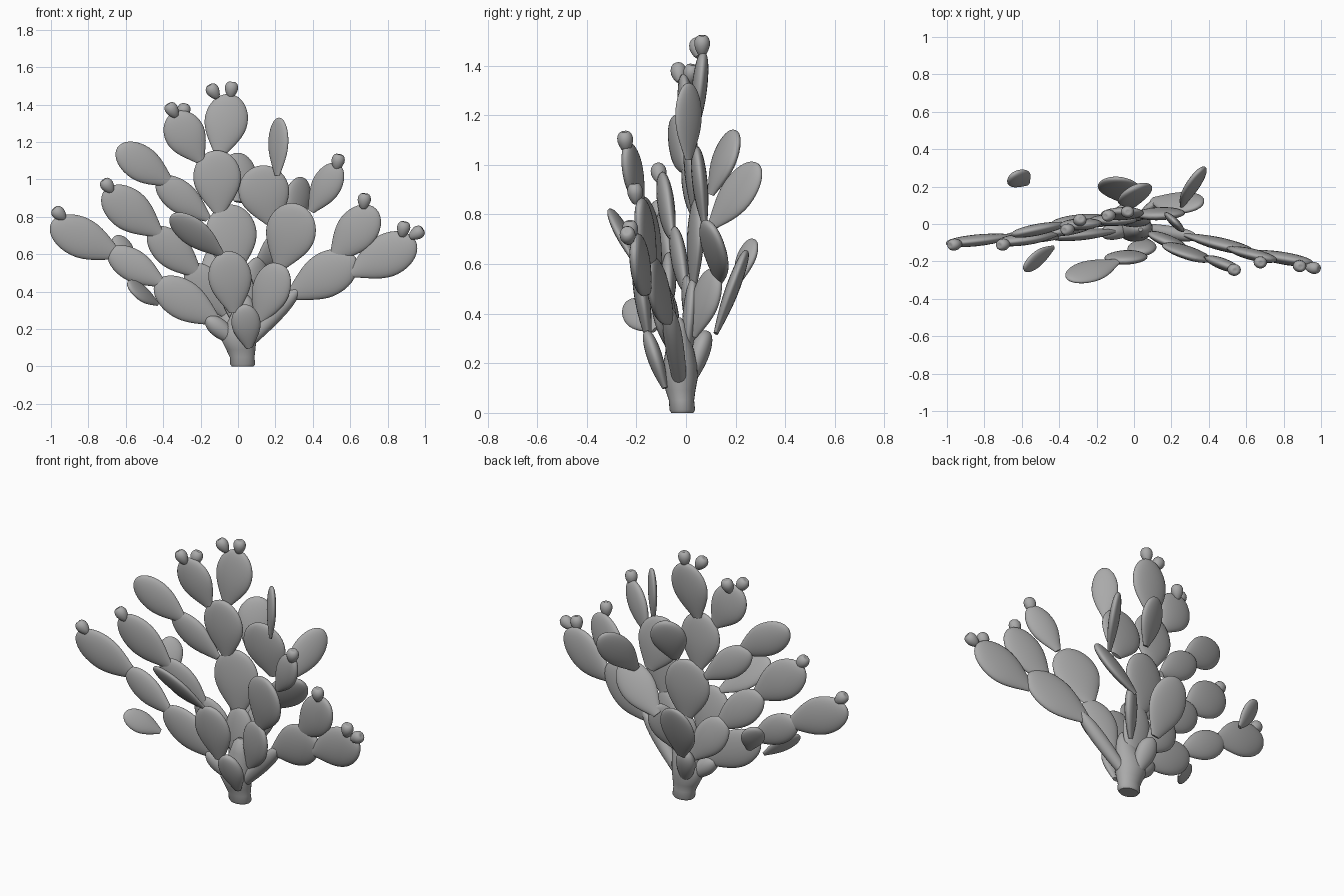
import bpy, bmesh, math
from mathutils import Vector

if "Cube" in bpy.data.objects:
    bpy.data.objects.remove(bpy.data.objects["Cube"])

grey = bpy.data.materials.new("matte_grey")
grey.diffuse_color = (0.4, 0.4, 0.4, 1)
grey.use_nodes = True
grey.node_tree.nodes["Principled BSDF"].inputs["Base Color"].default_value = grey.diffuse_color
FRONT = (0.0, -1.0, 0.0)


def loft(name, rings):
    """Skin a list of (centre, side axis, depth axis) ellipses and cap both ends."""
    bm = bmesh.new()
    n = 28
    loops = []
    for c, u, v in rings:
        loops.append([bm.verts.new(c + u * math.cos(2 * math.pi * i / n)
                                   + v * math.sin(2 * math.pi * i / n)) for i in range(n)])
    for a, b in zip(loops, loops[1:]):
        for i in range(n):
            j = (i + 1) % n
            bm.faces.new((a[i], a[j], b[j], b[i]))
    bm.faces.new(loops[0])
    bm.faces.new(loops[-1])
    bmesh.ops.recalc_face_normals(bm, faces=bm.faces)
    me = bpy.data.meshes.new(name)
    bm.to_mesh(me)
    bm.free()
    me.materials.append(grey)
    for p in me.polygons:
        p.use_smooth = len(p.vertices) == 4
    ob = bpy.data.objects.new(name, me)
    bpy.context.collection.objects.link(ob)
    return ob


def pad(name, base, tip, width, facing=FRONT, thick=0.062, neck=0.24):
    """Flattened teardrop pad: narrow neck, widest past the middle, round tip."""
    base, tip = Vector(base), Vector(tip)
    axis = tip - base
    d = axis.normalized()
    normal = Vector(facing)
    normal = (normal - d * normal.dot(d)).normalized()
    side = d.cross(normal)
    rings = []
    steps, wide = 20, 0.57
    for k in range(steps + 1):
        t = (1 - math.cos(math.pi * k / steps)) / 2
        if t > wide:
            f = math.sqrt(max(0.0, 1 - ((t - wide) / (1 - wide)) ** 2))
        else:
            f = neck + (1 - neck) * math.sin(math.pi / 2 * t / wide) ** 1.1
        f = max(f, 0.01)
        rings.append((base + axis * t, side * f * width / 2, normal * f ** 0.75 * thick / 2))
    return loft(name, rings)


def bud(name, centre, lean):
    """Small egg-shaped fruit with a slightly flattened crown."""
    c, d = Vector(centre), Vector(lean).normalized()
    u = d.cross(Vector(FRONT)).normalized()
    v = d.cross(u)
    shape = [(-.048, .012), (-.038, .021), (-.023, .029), (-.005, .035), (.01, .035),
             (.022, .031), (.031, .024), (.035, .016), (.033, .007)]
    loft(name, [(c + d * h, u * r, v * r * .9) for h, r in shape])


# Trunk with slightly lumpy outline
trunk = [(.025, -.015, 0, .058), (.025, -.015, .012, .067), (.022, -.018, .05, .066),
         (.015, -.022, .09, .078), (.005, -.024, .14, .093), (.01, -.024, .19, .09),
         (.025, -.025, .25, .075), (.035, -.03, .31, .058), (.035, -.03, .36, .04), (.035, -.03, .385, .012)]
loft("trunk", [(Vector((x, y, z)), Vector((r, 0, 0)), Vector((0, r * .77, 0))) for x, y, z, r in trunk])

# Woody stems joining the trunk to the branches
pad("right_stem", (.06, -.025, .13), (.33, -.07, .42), .085, thick=.075, neck=.7)
pad("left_stem", (-.02, -.03, .14), (-.17, -.05, .26), .1, thick=.085, neck=.6)
pad("back_stem", (-.01, .02, .14), (-.06, .085, .33), .12, thick=.08, neck=.5)

# Low left branch
pad("low_left_pad_1", (-.11, -.04, .24), (-.44, -.07, .45), .21)
pad("low_left_pad_2", (-.4, -.07, .44), (-.69, -.07, .62), .17)
pad("low_left_pad_3", (-.64, -.065, .595), (-1.0, -.105, .765), .215)
pad("low_left_side_pad", (-.43, -.125, .335), (-.59, -.24, .445), .125, (.5, -.6, .6), .045)
pad("far_left_back_pad", (-.57, .215, .53), (-.65, .265, .7), .13, (.5, -.8, .35), .05)

# Middle left branch
pad("mid_left_pad_1", (-.07, .04, .28), (-.26, .0, .54), .19)
pad("mid_left_pad_2", (-.21, .0, .49), (-.47, -.05, .73), .19)
pad("mid_left_pad_3", (-.42, -.055, .71), (-.715, -.1, .94), .22, thick=.065)

# Central column
pad("centre_pad_1", (.01, 0, .2), (-.01, .03, .54), .18)
pad("centre_pad_2", (-.02, .03, .5), (-.05, .045, .865), .275, (.12, -1, 0))
pad("centre_pad_3", (-.1, .03, .82), (-.12, .015, 1.155), .255)
pad("centre_pad_4", (-.1, .035, 1.13), (-.035, .07, 1.455), .23)
pad("top_left_pad", (-.2, .01, 1.1), (-.35, -.01, 1.355), .215)

# High left branch
pad("high_left_pad_1", (-.16, .04, .79), (-.43, .0, 1.0), .17)
pad("high_left_pad_2", (-.36, .0, .98), (-.645, -.055, 1.17), .19, (0, -1, .15))

# Forward branch
pad("forward_pad_1", (.06, -.085, .1), (.03, -.16, .33), .155)
pad("forward_pad_2", (-.02, -.15, .29), (-.06, -.2, .615), .23)
pad("forward_pad_3", (-.09, -.2, .6), (-.355, -.295, .81), .17, (-.52, -.83, -.15), .05)

# Right front branch, faces turned slightly toward the left
pad("front_right_pad_1", (.11, -.05, .24), (.23, -.12, .55), .21, (-.3, -.93, 0))
pad("front_right_pad_2", (.22, -.11, .53), (.33, -.185, .865), .275, (-.27, -.93, -.1))
pad("front_right_pad_3", (.39, -.18, .83), (.54, -.24, 1.08), .165, (-.33, -.94, 0))

# Low right branch
pad("low_right_pad_1", (.28, -.06, .38), (.63, -.15, .58), .24, (-.17, -.98, -.05), .067)
pad("low_right_pad_2", (.61, -.15, .5), (.95, -.21, .67), .23, (-.12, -.98, 0), .067)
pad("low_right_upper_pad", (.51, -.13, .58), (.735, -.19, .845), .22, (-.18, -.97, 0))

# Rear pads
pad("back_pad_1", (-.05, .12, .32), (-.1, .245, .655), .23, thick=.055)
pad("back_pad_2", (0, .1, .88), (.01, .2, 1.14), .2, (.4, -.9, .2))
pad("back_right_pad_1", (.05, .03, .31), (.12, .12, .58), .16, (.55, -.8, -.1))
pad("back_right_pad_2", (.1, .13, .53), (.36, .1, .76), .2, (.2, -.86, -.52))
pad("back_right_pad_3", (.26, .1, .75), (.36, .295, 1.0), .175, (.72, -.6, .25), .055)
pad("upper_right_pad", (.19, .075, .76), (.1, .04, 1.07), .27)
pad("upper_right_tip_pad", (.21, .01, 1.02), (.22, .01, 1.33), .145, (.7, .7, 0), .045)

# Fruit buds on the outermost pads
buds = [((-.96, -.11, .82), (-.6, -.1, .6)), ((-.7, -.11, .97), (-.5, -.1, .7)),
        ((-.355, -.03, 1.375), (-.5, -.1, .8)), ((-.29, .02, 1.37), (.2, .2, 1)),
        ((-.135, .045, 1.475), (-.5, -.1, .8)), ((-.035, .065, 1.487), (.1, 0, 1)),
        ((.535, -.245, 1.1), (.2, -.1, 1)), ((.675, -.205, .89), (.1, -.1, 1)),
        ((.885, -.225, .74), (.2, -.1, 1)), ((.96, -.235, .715), (.8, -.1, .5))]
for i, (c, d) in enumerate(buds):
    bud("fruit_bud_%d" % (i + 1), c, d)
